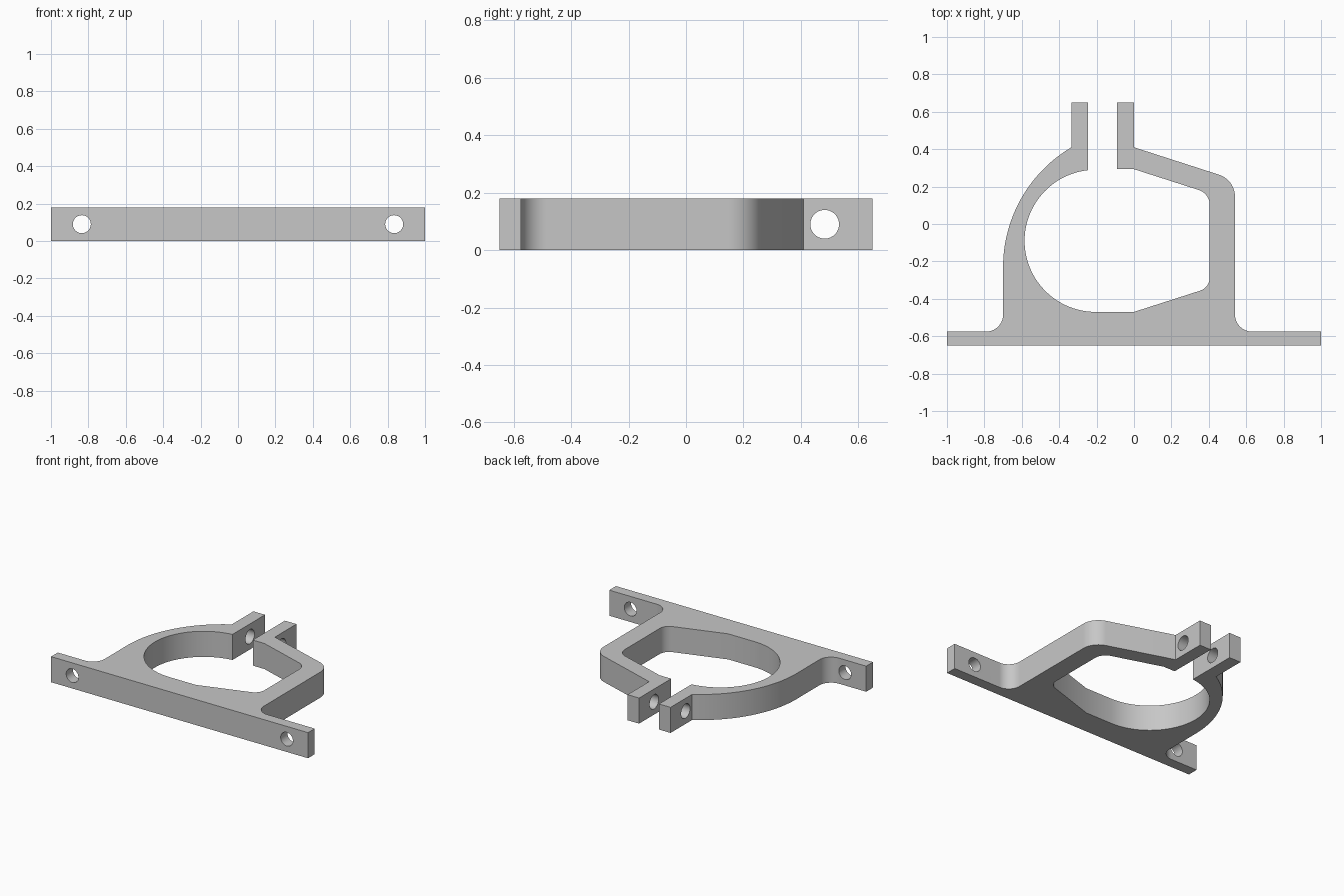
import bpy, bmesh, math
from mathutils import Vector

if "Cube" in bpy.data.objects:
    bpy.data.objects.remove(bpy.data.objects["Cube"], do_unlink=True)

HEIGHT = 0.18
MID = HEIGHT / 2

grey = bpy.data.materials.new("plain grey")
grey.use_nodes = True
colour = (0.57, 0.57, 0.57, 1)
grey.diffuse_color = colour
grey.node_tree.nodes["Principled BSDF"].inputs["Base Color"].default_value = colour


def arc(cx, cy, r, start, end, steps):
    """Sharp outline points along an arc, angles in radians."""
    angles = [start + (end - start) * i / steps for i in range(steps + 1)]
    return [(cx + r * math.cos(a), cy + r * math.sin(a), 0) for a in angles]


def rounded(path, steps=12):
    """Outline from (x, y, radius) corners, with a fillet where radius > 0."""
    out = []
    for i, (x, y, r) in enumerate(path):
        p = Vector((x, y))
        if r == 0:
            out.append((x, y, 0))
            continue
        u = (Vector(path[i - 1][:2]) - p).normalized()
        v = (Vector(path[(i + 1) % len(path)][:2]) - p).normalized()
        half = u.angle(v) / 2
        centre = p + (u + v).normalized() * r / math.sin(half)
        a = p + u * r / math.tan(half) - centre
        b = p + v * r / math.tan(half) - centre
        for k in range(steps + 1):
            q = centre + a.lerp(b, k / steps).normalized() * r
            out.append((q.x, q.y, 0))
    return out


# Outline of the clamp: base flange, angled jaw, round jaw
corners = [
    (-1, -0.65, 0), (1, -0.65, 0), (1, -0.575, 0), (0.54, -0.575, 0.09),
    (0.54, 0.236, 0.124), (0, 0.41, 0), (0, 0.65, 0), (-0.09, 0.65, 0),
    (-0.09, 0.293, 0), (0, 0.293, 0), (0.405, 0.163, 0.085),
    (0.405, -0.34, 0.075), (0, -0.47, 0),
]
bore = arc(-0.205, -0.09, 0.38, -math.pi / 2, -math.pi * 1.5 + 0.105, 48)
tab = [(bore[-1][0], 0.65, 0), (-0.335, 0.65, 0)]
back = arc(0.043, -0.23, 0.743, math.atan2(0.64, -0.378), math.pi, 28)
foot = [(-0.70, -0.575, 0.09), (-1, -0.575, 0)]
outline = rounded(corners + bore + tab + back + foot)

# Extrude the outline to full height
bm = bmesh.new()
face = bm.faces.new([bm.verts.new(p) for p in outline])
top = bmesh.ops.extrude_face_region(bm, geom=[face])["geom"]
bmesh.ops.translate(bm, vec=(0, 0, HEIGHT),
                    verts=[g for g in top if isinstance(g, bmesh.types.BMVert)])
bmesh.ops.recalc_face_normals(bm, faces=bm.faces)
mesh = bpy.data.meshes.new("clamp_bracket")
bm.to_mesh(mesh)
bm.free()
mesh.materials.append(grey)
bracket = bpy.data.objects.new("clamp_bracket", mesh)
bpy.context.collection.objects.link(bracket)


def drill(location, rotation, length, radius):
    """Cut a round bolt hole through the bracket."""
    bpy.ops.mesh.primitive_cylinder_add(vertices=40, radius=radius, depth=length,
                                        location=location, rotation=rotation)
    cutter = bpy.context.object
    cutter.name = "hole_cutter"
    cutter.hide_render = True
    cutter.data.materials.append(grey)
    mod = bracket.modifiers.new("bolt_hole", "BOOLEAN")
    mod.operation = "DIFFERENCE"
    mod.solver = "EXACT"
    mod.object = cutter
    bpy.ops.object.select_all(action="DESELECT")
    bracket.select_set(True)
    bpy.context.view_layer.objects.active = bracket
    bpy.ops.object.modifier_apply(modifier=mod.name)
    bpy.data.objects.remove(cutter, do_unlink=True)


# Mounting holes in the flange, and the clamp bolt hole through both tabs
for side in (-1, 1):
    drill((side * 0.835, -0.61, MID), (math.pi / 2, 0, 0), 0.2, 0.048)
drill((-0.168, 0.483, MID), (0, math.pi / 2, 0), 0.6, 0.05)

bpy.ops.object.shade_smooth_by_angle(angle=math.radians(30))
